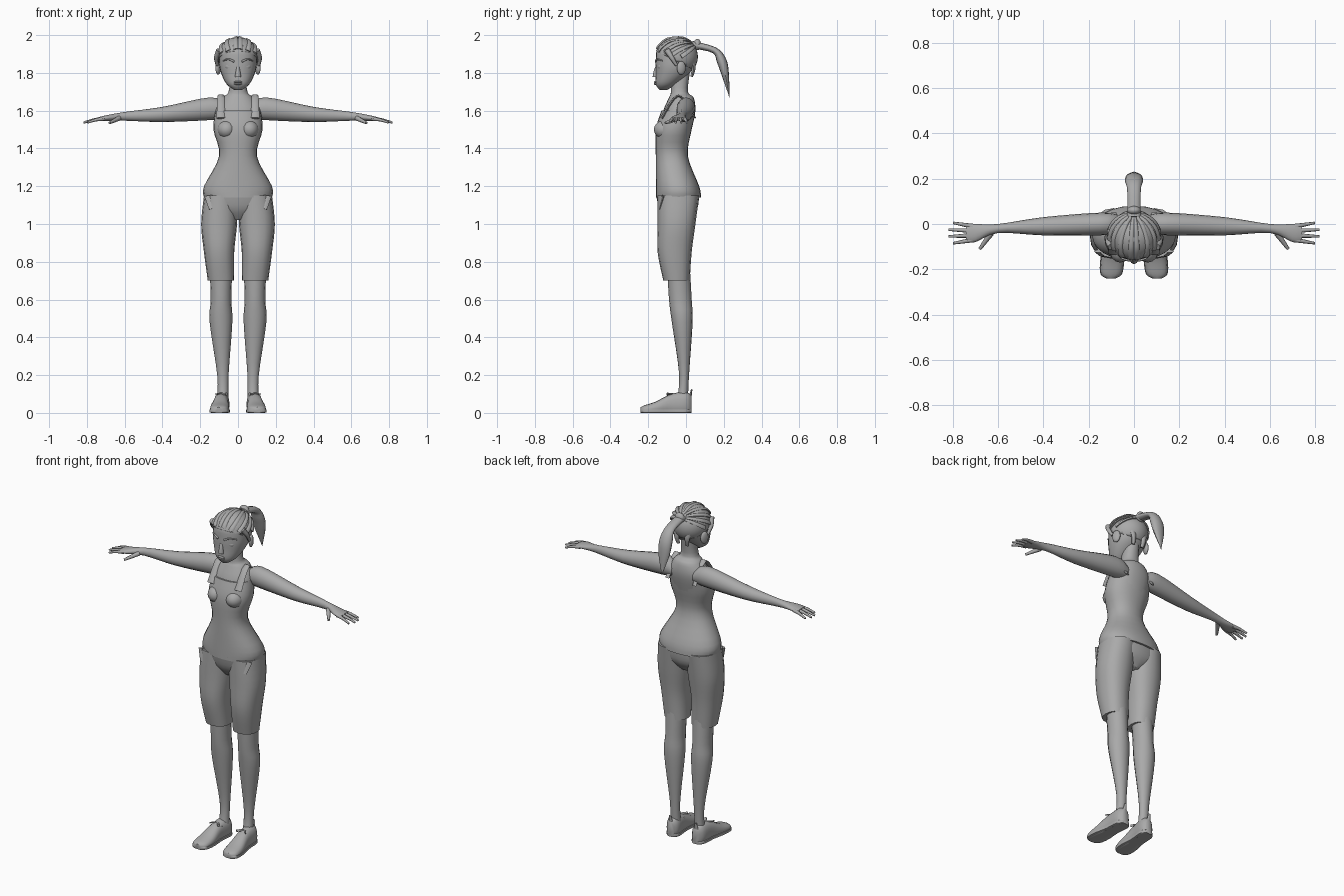
import bpy, bmesh
from math import sin, cos, pi, copysign
from mathutils import Vector, Matrix

old = bpy.data.objects.get("Cube")
if old:
    bpy.data.objects.remove(old, do_unlink=True)

X, Y, Z = Matrix.Identity(3)

level = .4
grey = bpy.data.materials.new("plain grey")
grey.use_nodes = True
grey.diffuse_color = (level, level, level, 1)
grey.node_tree.nodes["Principled BSDF"].inputs["Base Color"].default_value = grey.diffuse_color


def finish(name, bm, mirror=False):
    """Turn a bmesh into one object, or into a left and right pair."""
    for side, sign in (("left_", 1), ("right_", -1)) if mirror else (("", 1),):
        copy = bm.copy()
        bmesh.ops.scale(copy, vec=(sign, 1, 1), verts=copy.verts)
        bmesh.ops.recalc_face_normals(copy, faces=copy.faces)
        mesh = bpy.data.meshes.new(side + name)
        copy.to_mesh(mesh)
        copy.free()
        mesh.materials.append(grey)
        obj = bpy.data.objects.new(side + name, mesh)
        bpy.context.collection.objects.link(obj)
        bpy.ops.object.select_all(action="DESELECT")
        obj.select_set(True)
        bpy.context.view_layer.objects.active = obj
        bpy.ops.object.shade_smooth_by_angle(angle=.9)
    bm.free()
    return obj


def smooth_rows(rows, steps):
    """Pass a smooth curve through the section rows."""
    rows = [Vector(row) for row in rows]
    result = []
    for i in range(len(rows) - 1):
        p, q = rows[i], rows[i + 1]
        before, after = rows[max(i - 1, 0)], rows[min(i + 2, len(rows) - 1)]
        for k in range(steps):
            t = k / steps
            bend = (q - before) * t + (before * 2 - p * 5 + q * 4 - after) * t**2
            result.append(p + (bend + (p * 3 - before - q * 3 + after) * t**3) / 2)
    return result + [rows[-1]]


def loft(name, rows, ref, along=None, mirror=False, sides=16, power=2, steps=4, floor=None):
    """Skin sections (x, y, z, half width, half size along ref)."""
    rows = smooth_rows(rows, steps)
    bm = bmesh.new()
    rings = []
    for i, row in enumerate(rows):
        ahead, behind = rows[min(i + 1, len(rows) - 1)], rows[max(i - 1, 0)]
        way = along or (ahead.to_3d() - behind.to_3d()).normalized()
        side = way.cross(ref).normalized()
        up = side.cross(way)
        ring = []
        for k in range(sides):
            turn = 2 * pi * k / sides
            u, v = (copysign(abs(c) ** (2 / power), c) for c in (cos(turn), sin(turn)))
            p = Vector(row[:3]) + side * u * max(row[3], .001) + up * v * max(row[4], .001)
            if floor is not None:
                p.z = max(p.z, floor)
            ring.append(bm.verts.new(p))
        rings.append(ring)
    for low, high in zip(rings, rings[1:]):
        for k in range(sides):
            n = (k + 1) % sides
            bm.faces.new((low[k], low[n], high[n], high[k]))
    bm.faces.new(rings[0])
    bm.faces.new(rings[-1])
    return finish(name, bm, mirror)


def strand(name, start, end, radius, bend=0, toward=Z, wide=1, mirror=True):
    """Tapered tube that bows toward a direction."""
    rows = []
    for t in (0, .5, 1):
        p = Vector(start).lerp(Vector(end), t) + toward * bend * sin(pi * t)
        thick = radius * (1 - t / 2)
        rows.append((*p, thick * wide, thick))
    return loft(name, rows, toward, mirror=mirror, sides=8)


def blob(name, centre, size, turn=0, mirror=False):
    bm = bmesh.new()
    place = Matrix.Translation(centre) @ Matrix.Rotation(turn, 4, "Z") @ Matrix.Diagonal((*size, 1))
    bmesh.ops.create_uvsphere(bm, u_segments=16, v_segments=10, radius=1, matrix=place)
    return finish(name, bm, mirror)


def level_section(z, half_width, back, front=-.16):
    """Horizontal section on the centre line."""
    return 0, (front + back) / 2, z, half_width, (back - front) / 2


def trunk(name, *sections):
    return loft(name, [level_section(*s) for s in sections], Y, Z, sides=24, power=2.2)


# Upper body: skin, sleeveless top and its straps
trunk("neck_and_shoulders", (1.5, .11, .03, -.14), (1.6, .12, .05, -.12),
      (1.67, .08, .04, -.09), (1.7, .05, .01, -.08), (1.8, .04, .02, -.08))
trunk("tank_top", (1.14, .18, .08), (1.2, .18, .07), (1.36, .1, .01),
      (1.5, .13, .03), (1.6, .12, .05, -.13))
blob("chest", (.06, -.11, 1.5), (.05, .06, .05), mirror=True)
strand("strap", (.09, -.13, 1.56), (.09, .05, 1.56), .008, bend=.12, toward=Z, wide=3)

# Shorts with pocket flaps
trunk("shorts_seat", (1.02, .04, .02, -.1), (1.08, .16, .06, -.14), (1.16, .18, .07))
loft("shorts_leg", [(.09, -.05, .7, .07, .07), (.1, -.06, .85, .08, .09),
                    (.1, -.05, 1, .095, .1), (.09, -.04, 1.15, .09, .11)],
     Y, Z, mirror=True, power=2.3)
strand("pocket_flap", (.15, -.12, 1.15), (.14, -.14, 1.08), .007, toward=Y, wide=4)

# Legs
loft("leg", [(.09, -.04, .78, .06, .06), (.09, -.03, .6, .055, .06), (.09, -.02, .48, .06, .055),
             (.08, -.01, .2, .03, .026), (.08, -.02, .06, .03, .03)], Y, Z, mirror=True)

# Shoes with a flat sole, laces and a heel tab: (y, half width, height)
outline = [(.03, .02, .09), (0, .04, .11), (-.08, .04, .1),
           (-.16, .05, .06), (-.22, .045, .04), (-.24, .02, .03)]
shoe, sole = [], []
for y, half_width, height in outline:
    x = .085 - y * .07
    shoe.append((x, y, height * .4, half_width, height * .6))
    sole.append((x, y, .01, half_width * 1.06, .01))
loft("shoe", shoe, Z, Y, mirror=True, power=2.4, floor=0)
loft("sole", sole, Z, Y, mirror=True, power=6, floor=0)
for k in range(3):
    y = -.07 - k * .024
    z = .15 + y
    strand(f"lace_{k}", (.06, y, z), (.12, y, z), .006, bend=.02)
strand("lace_bow", (.06, -.1, .1), (.12, -.1, .1), .007, bend=.03, toward=Y)
strand("heel_tab", (.085, .02, .07), (.085, .03, .125), .008, toward=Y, wide=2)

# Arms with palms
loft("arm", [(.07, 0, 1.6, .04, .04), (.15, 0, 1.61, .05, .06), (.4, -.01, 1.58, .04, .04),
             (.6, -.02, 1.57, .02, .023), (.7, -.04, 1.56, .04, .015), (.74, -.04, 1.555, .036, .01)],
     Z, X, mirror=True)

# Fingers fanned evenly about the middle of the palm
for k, name in enumerate(("little", "ring", "middle", "index")):
    fan = k - 1.5
    strand(name + "_finger", (.71, -.04 - .02 * fan, 1.557),
           (.82 - .01 * fan * fan, -.04 - .03 * fan, 1.537), .011, bend=.004)
strand("thumb", (.63, -.04, 1.56), (.68, -.11, 1.535), .014)

# Head and face
trunk("head", (1.71, .02, -.1, -.14), (1.74, .06, -.05), (1.8, .09, .02),
      (1.86, .1, .05), (1.93, .09, .05, -.15), (1.98, .02, -.03, -.08))
strand("nose", (0, -.16, 1.777), (0, -.155, 1.83), .017, bend=.002, toward=-Y, mirror=False)
for name, z in (("upper_lip", 1.752), ("lower_lip", 1.742)):
    blob(name, (0, -.16, z), (.022, .01, .006))
blob("eye", (.045, -.14, 1.833), (.024, .011, .015), turn=.3, mirror=True)
strand("eyelid", (.02, -.155, 1.84), (.07, -.13, 1.84), .005, bend=.01)
strand("eyebrow", (.02, -.16, 1.86), (.08, -.125, 1.864), .006, bend=.01, toward=Z - Y)
blob("ear", (.105, -.025, 1.826), (.013, .025, .036), turn=.35, mirror=True)

# Hair cap cut along a sloping hairline
scalp, reach = Vector((0, -.05, 1.885)), Vector((.108, .113, .105))
cap = bmesh.new()
bmesh.ops.create_uvsphere(cap, u_segments=32, v_segments=20, radius=1,
                          matrix=Matrix.Translation(scalp) @ Matrix.Diagonal((*reach, 1)))
bmesh.ops.bisect_plane(cap, geom=cap.verts[:] + cap.edges[:] + cap.faces[:],
                       plane_co=(0, -.05, 1.862), plane_no=(0, .5, 1), clear_inner=True)
rim = finish("hair_cap", cap).modifiers.new("thickness", "SOLIDIFY")
rim.thickness = .012

# Locks swept back over the scalp towards the tie
tie = Vector((0, .9, .6))
for k in range(5):
    angle = .1 + k * .42
    start = Vector((sin(angle), -cos(angle), .42 - .1 * k))
    path = []
    for t in range(5):
        p = scalp + start.lerp(tie, t / 5).normalized() * reach
        path.append((*p, .016 - .002 * t, .007))
    loft(f"swept_lock_{k}", path, (start + Z).normalized(), mirror=True, sides=8)
strand("temple_lock", (.1, -.1, 1.92), (.11, -.05, 1.84), .016, bend=.01, toward=X)
strand("nape_lock", (.04, .03, 1.87), (.03, .03, 1.78), .014, bend=.01, toward=Y, wide=1.5)

# Ponytail
blob("hair_tie", (0, .06, 1.95), (.03, .02, .03))
loft("ponytail", [(0, .03, 1.95, .02, .03), (0, .15, 1.92, .017, .03), (0, .19, 1.86, .026, .04),
                  (0, .21, 1.78, .018, .034), (0, .23, 1.67, 0, 0)], X, sides=12)
